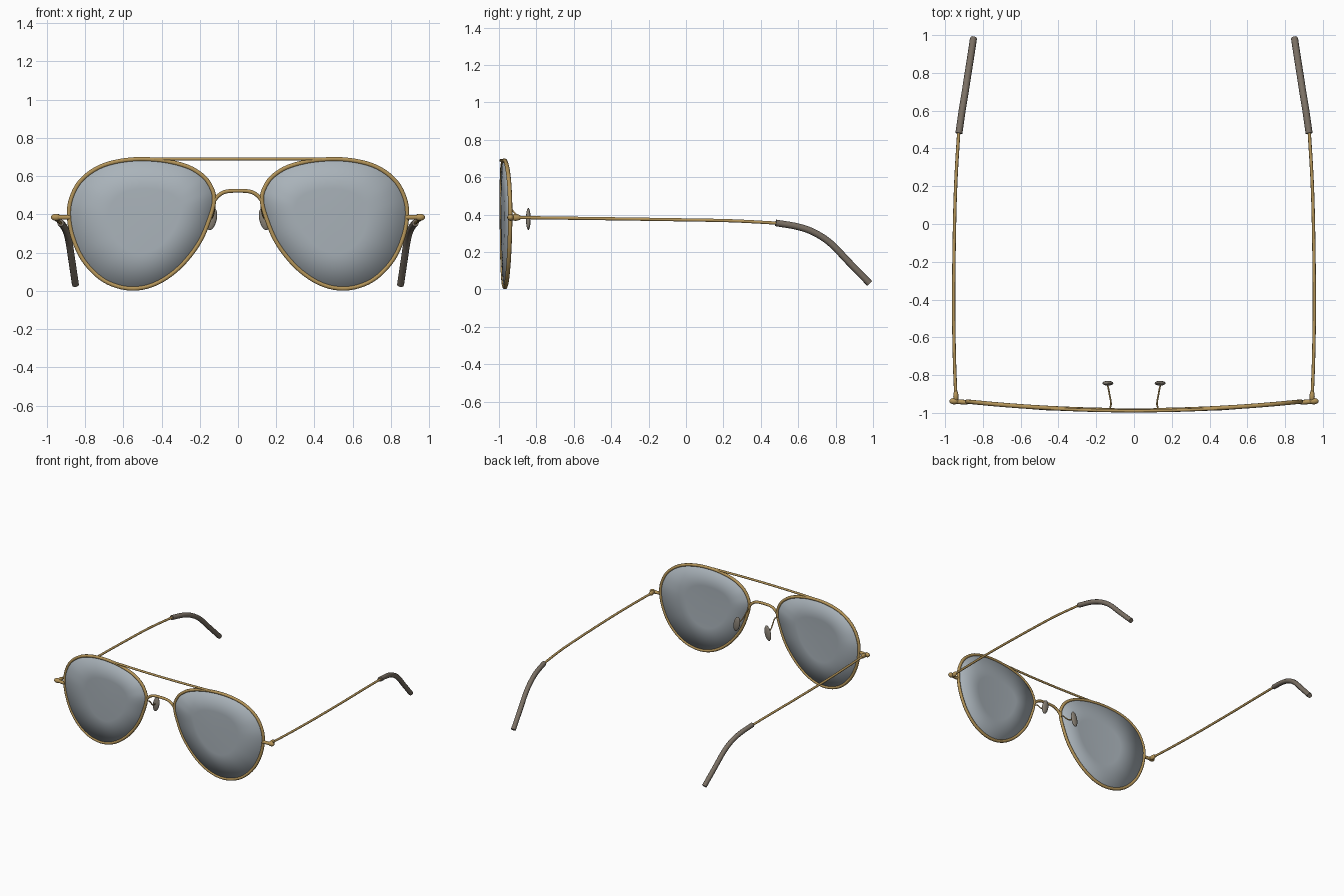
import bpy, bmesh
from mathutils import Vector, Matrix

if "Cube" in bpy.data.objects:
    bpy.data.objects.remove(bpy.data.objects["Cube"])


def material(name, rgb):
    m = bpy.data.materials.new(name)
    m.diffuse_color = (*rgb, 1)
    m.use_nodes = True
    m.node_tree.nodes["Principled BSDF"].inputs["Base Color"].default_value = m.diffuse_color
    return m


GOLD = material("gold metal", (0.46, 0.30, 0.10))
LENS = material("mirror grey lens", (0.40, 0.45, 0.49))
TIP = material("taupe plastic", (0.20, 0.165, 0.13))
PAD = material("pad grey", (0.25, 0.22, 0.18))


def wrap(x):
    """Depth of the gently wrapped front at a given x."""
    return -0.986 + 0.048 * (x / 0.9) ** 2


def smooth_path(pts, closed=False, steps=6):
    """Catmull-Rom samples through the points."""
    p = [Vector(q) for q in pts]
    n = len(p)
    if closed:
        get = lambda i: p[i % n]
    else:
        ext = [2 * p[0] - p[1]] + p + [2 * p[-1] - p[-2]]
        get = lambda i: ext[i + 1]
    out = []
    for i in range(n if closed else n - 1):
        a, b, c, d = (get(i + k) for k in (-1, 0, 1, 2))
        for s in range(steps):
            t = s / steps
            out.append(0.5 * (2 * b + (c - a) * t + (2 * a - 5 * b + 4 * c - d) * t * t
                              + (3 * b - a - 3 * c + d) * t ** 3))
    return out if closed else out + [p[-1]]


def finish(ob, mat, mirror, angle=0.8):
    ob.data.materials.clear()
    ob.data.materials.append(mat)
    bpy.ops.object.select_all(action='DESELECT')
    ob.select_set(True)
    bpy.context.view_layer.objects.active = ob
    if angle:
        bpy.ops.object.shade_smooth_by_angle(angle=angle)
    else:
        bpy.ops.object.shade_smooth()
    if mirror:
        ob.modifiers.new("mirror", 'MIRROR').use_mirror_merge = False
    return ob


def tube(name, pts, radius, mat, closed=False, mirror=True):
    cu = bpy.data.curves.new(name, 'CURVE')
    cu.dimensions = '3D'
    cu.bevel_depth = radius
    cu.bevel_resolution = 3
    cu.use_fill_caps = True
    sp = cu.splines.new('POLY')
    path = smooth_path(pts, closed)
    sp.points.add(len(path) - 1)
    for q, co in zip(sp.points, path):
        q.co = (*co, 1)
    sp.use_cyclic_u = closed
    ob = bpy.data.objects.new(name, cu)
    bpy.context.collection.objects.link(ob)
    bpy.ops.object.select_all(action='DESELECT')
    ob.select_set(True)
    bpy.context.view_layer.objects.active = ob
    bpy.ops.object.convert(target='MESH')
    return finish(bpy.context.view_layer.objects.active, mat, mirror)


def mesh_object(name, bm, mat, angle=0.8):
    me = bpy.data.meshes.new(name)
    bmesh.ops.recalc_face_normals(bm, faces=bm.faces)
    bm.to_mesh(me)
    bm.free()
    ob = bpy.data.objects.new(name, me)
    bpy.context.collection.objects.link(ob)
    return finish(ob, mat, True, angle)


def ellipsoid(name, loc, size, mat, tilt=0.0):
    bm = bmesh.new()
    bmesh.ops.create_uvsphere(bm, u_segments=20, v_segments=12, radius=1)
    m = Matrix.Translation(loc) @ Matrix.Rotation(tilt, 4, 'Y') @ Matrix.Diagonal((*size, 1))
    bmesh.ops.transform(bm, matrix=m, verts=bm.verts)
    return mesh_object(name, bm, mat, 0)


# Teardrop outline shared by rim and lens
outline = [(0.125, 0.48), (0.142, 0.545), (0.185, 0.602), (0.27, 0.652), (0.41, 0.684),
           (0.57, 0.686), (0.715, 0.652), (0.82, 0.578), (0.873, 0.48), (0.883, 0.38),
           (0.857, 0.262), (0.797, 0.146), (0.695, 0.052), (0.566, 0.013), (0.436, 0.036),
           (0.31, 0.12), (0.205, 0.25), (0.145, 0.39)]
rim_pts = [(x, wrap(x), z) for x, z in outline]
tube("lens_rim", rim_pts, 0.0115, GOLD, closed=True)

# Lens: thin slab, softly shaded over its edge
bm = bmesh.new()
loop = smooth_path(rim_pts, True)
cx, cz = 0.47, 0.38
sides = []
for off in (-0.005, 0.005):
    ring = [bm.verts.new((v.x, v.y + off, v.z)) for v in loop]
    mid = []
    for v in loop:
        x, z = cx + (v.x - cx) * 0.5, cz + (v.z - cz) * 0.5
        mid.append(bm.verts.new((x, wrap(x) + off - 0.006, z)))
    centre = bm.verts.new((cx, wrap(cx) + off - 0.008, cz))
    n = len(ring)
    for i in range(n):
        j = (i + 1) % n
        bm.faces.new((ring[i], ring[j], mid[j], mid[i]))
        bm.faces.new((mid[i], mid[j], centre))
    sides.append(ring)
for i in range(n):
    j = (i + 1) % n
    bm.faces.new((sides[0][i], sides[0][j], sides[1][j], sides[1][i]))
mesh_object("lens", bm, LENS, 0)

# Brow bar and nose bridge
tube("brow_bar", [(x, wrap(x) - 0.003, 0.69) for x in (-0.44, -0.22, 0, 0.22, 0.44)],
     0.0085, GOLD, mirror=False)
tube("nose_bridge", [(-0.122, -0.985, 0.475), (-0.103, -0.986, 0.498), (-0.065, -0.987, 0.519),
                     (0, -0.988, 0.524), (0.065, -0.987, 0.519), (0.103, -0.986, 0.498),
                     (0.122, -0.985, 0.475)], 0.0105, GOLD, mirror=False)

# Nose pads on thin wire arms
tube("pad_arm", [(0.128, -0.98, 0.455), (0.122, -0.95, 0.445), (0.13, -0.9, 0.395),
                 (0.141, -0.845, 0.38)], 0.0045, GOLD)
ellipsoid("nose_pad", (0.138, -0.843, 0.377), (0.027, 0.0125, 0.06), PAD, -0.2)

# End pieces and hinges
tube("end_piece", [(0.88, -0.944, 0.385), (0.915, -0.942, 0.385), (0.95, -0.938, 0.385)],
     0.0125, GOLD)
ellipsoid("hinge_knob", (0.952, -0.938, 0.385), (0.026, 0.017, 0.018), GOLD)
ellipsoid("hinge_barrel", (0.943, -0.912, 0.385), (0.014, 0.032, 0.018), GOLD)

# Temples and curved ear tips
tube("temple", [(0.943, -0.92, 0.385), (0.951, -0.7, 0.382), (0.955, -0.4, 0.378),
                (0.95, 0, 0.372), (0.942, 0.25, 0.367), (0.927, 0.5, 0.354)], 0.0088, GOLD)
tube("ear_tip", [(0.927, 0.48, 0.356), (0.91, 0.6, 0.335), (0.895, 0.69, 0.302),
                 (0.882, 0.775, 0.245), (0.867, 0.87, 0.147), (0.85, 0.981, 0.033)], 0.0185, TIP)
